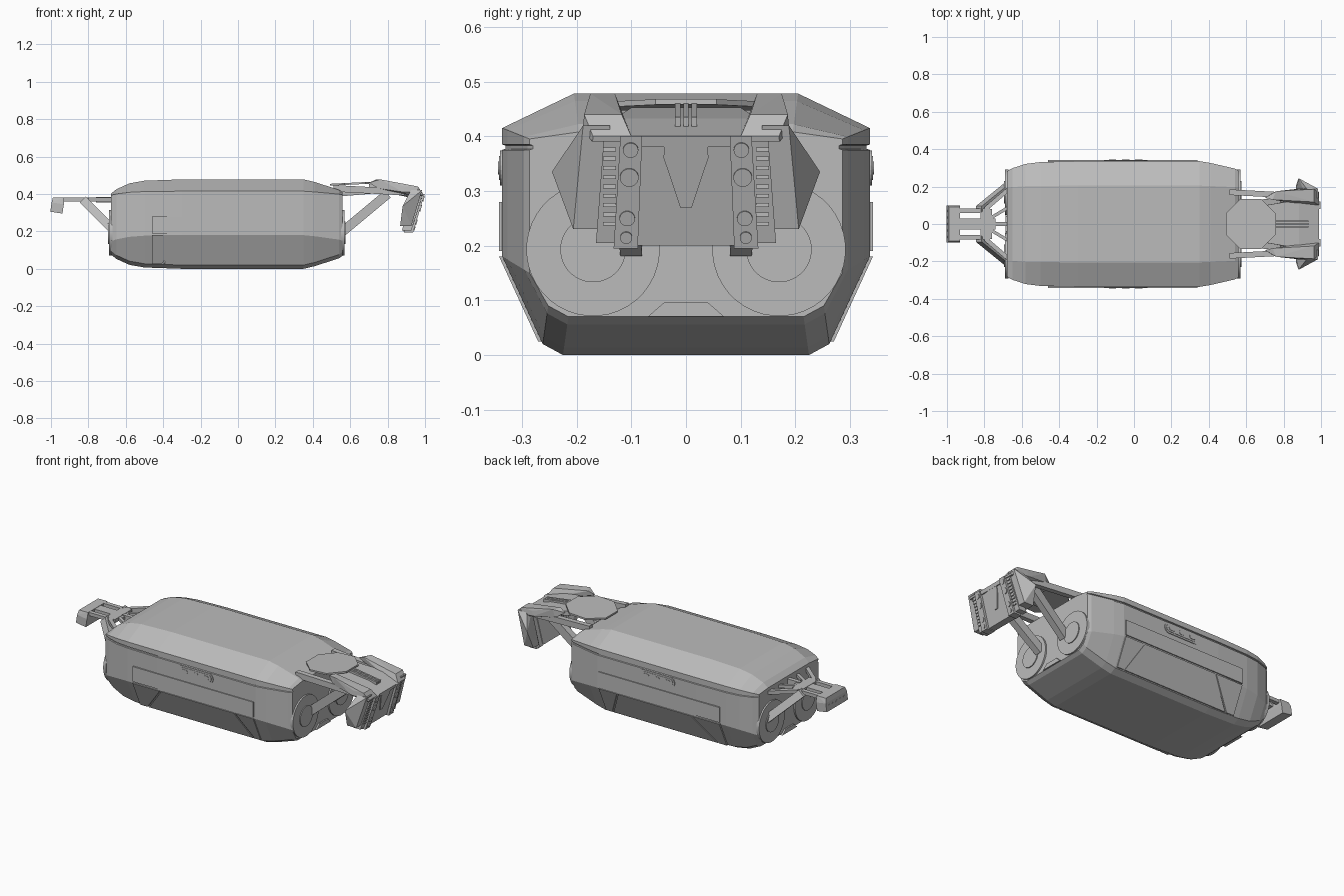
import bpy, bmesh, math
from mathutils import Vector, Matrix

cube = bpy.data.objects.get("Cube")
if cube:
    bpy.data.objects.remove(cube, do_unlink=True)

colour = (0.5, 0.5, 0.5, 1)
grey = bpy.data.materials.new("plain grey")
grey.use_nodes = True
grey.diffuse_color = colour
grey.node_tree.nodes["Principled BSDF"].inputs["Base Color"].default_value = colour

HEAD_END, TAIL_END = 0.56, -0.68
HALF_WIDTH, HEIGHT = 0.336, 0.478
SEAM = 0.38


def finish(name, bm, smooth=False):
    bmesh.ops.recalc_face_normals(bm, faces=bm.faces)
    mesh = bpy.data.meshes.new(name)
    bm.to_mesh(mesh)
    bm.free()
    mesh.materials.append(grey)
    part = bpy.data.objects.new(name, mesh)
    bpy.context.collection.objects.link(part)
    if smooth:
        bpy.ops.object.select_all(action='DESELECT')
        part.select_set(True)
        bpy.context.view_layer.objects.active = part
        bpy.ops.object.shade_smooth_by_angle(angle=math.radians(30))


def flip(points):
    return [(x, -y, z) for x, y, z in points]


def hull(name, points):
    """Faceted convex block around the points."""
    bm = bmesh.new()
    verts = [bm.verts.new(point) for point in points]
    result = bmesh.ops.convex_hull(bm, input=verts)
    inside = [g for g in result["geom_interior"] if isinstance(g, bmesh.types.BMVert)]
    bmesh.ops.delete(bm, geom=inside, context='VERTS')
    bmesh.ops.dissolve_limit(bm, angle_limit=math.radians(1), verts=bm.verts, edges=bm.edges)
    finish(name, bm)


def pair(name, points):
    """The same block on both sides."""
    hull(name + "_left", points)
    hull(name + "_right", flip(points))


def beam(start, end, width, thick):
    """Corner points of a straight beam, its width along y."""
    start, end = Vector(start), Vector(end)
    across = Vector((0, width / 2, 0))
    up = (end - start).cross(across).normalized() * thick / 2
    return [tuple(tip + a * across + b * up)
            for tip in (start, end) for a in (-1, 1) for b in (-1, 1)]


def disc(name, centre, radius, depth, axis, segments=40):
    bm = bmesh.new()
    bmesh.ops.create_cone(bm, cap_ends=True, segments=segments,
                          radius1=radius, radius2=radius, depth=depth)
    turn = Vector((0, 0, 1)).rotation_difference(Vector(axis)).to_matrix().to_4x4()
    spin = Matrix.Rotation(math.pi / segments, 4, 'Z')
    bmesh.ops.transform(bm, matrix=Matrix.Translation(centre) @ turn @ spin, verts=bm.verts)
    finish(name, bm, smooth=True)


def capsule(name, centre_x, centre_z, half_length, radius, proud):
    """Rounded bar lying on both side walls."""
    outline = []
    steps = 24
    for step in range(steps):
        angle = math.tau * (step + 0.5) / steps
        shift = math.copysign(half_length, math.cos(angle))
        outline.append((centre_x + shift + radius * math.cos(angle),
                        centre_z + radius * math.sin(angle)))
    pair(name, [(x, y, z) for x, z in outline
                for y in (HALF_WIDTH - 0.01, HALF_WIDTH + proud)])


# Cargo body: octagonal rings that shrink towards both ends, with a seam groove
def body_ring(bm, x, taper):
    side = HALF_WIDTH - 0.05 * taper
    floor = 0.07 * taper
    foot = 0.225 - 0.01 * taper
    half = [(foot, floor),
            (foot + 0.037, floor + 0.02),
            (side, 0.18 - 0.03 * taper)]
    for offset, depth in ((-1, 0), (-0.6, 1), (0.6, 1), (1, 0)):
        half.append((side - depth * 0.006, SEAM + offset * 0.005))
    half += [(side, 0.415 - 0.02 * taper),
             (0.205 - 0.01 * taper, HEIGHT - 0.07 * taper)]
    outline = half + [(-y, z) for y, z in reversed(half)]
    return [bm.verts.new((x, y, z)) for y, z in outline]


bm = bmesh.new()
tapers = ((TAIL_END, 1.1), (-0.65, 0.75), (-0.58, 0.3), (-0.5, 0.1), (-0.3, 0),
          (0.35, 0), (0.41, 0.2), (0.54, 0.8), (HEAD_END, 1))
rings = [body_ring(bm, x, taper) for x, taper in tapers]
for ring, following in zip(rings, rings[1:]):
    for i, vert in enumerate(ring):
        bm.faces.new((ring[i - 1], vert, following[i], following[i - 1]))
bm.faces.new(rings[0])
bm.faces.new(rings[-1])
finish("cargo_body", bm)

# Round hubs and a raised bumper notch at each end
for end, x, outward in (("head", HEAD_END, 1), ("tail", TAIL_END, -1)):
    for side in (-1, 1):
        centre = Vector((x, side * 0.17, 0.193))
        disc(f"{end}_wheel_{side}", centre, 0.122, 0.018, (1, 0, 0))
        centre.x += outward * 0.008
        disc(f"{end}_hub_{side}", centre, 0.06, 0.012, (1, 0, 0))
    notch = [(x + outward * reach, y, z) for reach in (-0.03, 0.008)
             for y, z in ((0.07, 0.07), (0.04, 0.096))]
    hull(f"{end}_bumper_notch", notch + flip(notch))


# Side panels: thin plates that follow the sloping lower wall
def side_plate(name, low, high, bottom, top):
    """low and high are the x ranges at the bottom and top edges."""
    corners = [(x, bottom) for x in low] + [(x, top) for x in high]
    pair(name, [(x, min(HALF_WIDTH, 0.253 + 0.46 * z) + proud, z)
                for x, z in corners for proud in (-0.003, 0.006)])


front, rear = -0.46, 0.34
bottom, fold, top = 0.025, 0.18, 0.28
side_plate("panel_top", (front, rear), (front, rear), fold + 0.01, top)
side_plate("panel_front_leg", (front, -0.41), (front, -0.28), bottom, fold)
side_plate("panel_rear_leg", (0.3, rear), (0.22, rear), bottom, fold)
side_plate("panel_inner", (-0.4, 0.29), (-0.27, 0.21), bottom, fold)

# Side grips with three small lamps
capsule("grip_frame", -0.045, 0.342, 0.085, 0.032, proud=0.004)
capsule("grip_core", -0.045, 0.342, 0.085, 0.022, proud=0.006)
for spot in (-1, 0, 1):
    capsule(f"grip_lamp_{spot}", -0.045 + spot * 0.07, 0.342, 0.008, 0.012, proud=0.008)

# Neck: octagonal plate, ribs, rails and struts
disc("neck_plate", (0.625, 0, 0.456), 0.145, 0.01, (-0.05, 0, 1), segments=8)
for rib in (-1, 0, 1):
    y = rib * 0.015
    hull(f"spine_rib_{rib}", beam((0.72, y, 0.45), (0.93, y, 0.42), 0.01, 0.03))
pair("neck_rail", beam((0.51, 0.17, 0.43), (0.89, 0.15, 0.41), 0.03, 0.035))
pair("neck_strut", beam((HEAD_END, 0.1, 0.2), (0.8, 0.12, 0.4), 0.04, 0.05))
hull("neck_hook", beam((0.55, 0, 0.4), (0.78, 0, 0.42), 0.022, 0.025))


# Head: slabs share one leaning front and spread slightly downwards
def lean(z):
    return 0.93 + 0.3 * (z - 0.2)


def slab(inner, outer, low, high, front, depth):
    return [(lean(z) + x, y * (1.2 - z / 2), z) for z in (low, high)
            for y in (inner, outer) for x in (front, front - depth)]


plate = slab(0, 0.08, 0.2, 0.39, -0.006, 0.04)
hull("face_plate", plate + flip(plate))
insert = slab(0, 0.04, 0.36, 0.38, -0.001, 0.02) + slab(0, 0.01, 0.27, 0.28, -0.001, 0.02)
hull("face_insert", insert + flip(insert))
pair("lamp_column", slab(0.08, 0.12, 0.195, 0.4, 0.008, 0.05))
pair("vent_block", slab(0.12, 0.15, 0.205, 0.4, -0.005, 0.05))
pair("cheek", slab(0.14, 0.19, 0.23, 0.42, -0.012, 0.06) + [(0.88, 0.245, 0.335)])
for fin in range(9):
    z = 0.24 + fin * 0.017
    x = lean(z)
    pair(f"vent_fin_{fin}", beam((x - 0.03, 0.14, z), (x, 0.14, z), 0.024, 0.007))
for z, radius in ((0.375, 0.014), (0.325, 0.017), (0.25, 0.014), (0.215, 0.011)):
    for side in (-1, 1):
        y = side * 0.1 * (1.2 - z / 2)
        disc(f"head_lamp_{z}_{side}", (lean(z) + 0.008, y, z), radius, 0.008, (1, 0, -0.3))

# Head: low hood between two raised brows
hood = beam((0.7, 0.05, 0.44), (0.88, 0.08, 0.42), 0.1, 0.025) + slab(0, 0.1, 0.38, 0.4, 0, 0.06)
hull("hood", hood + flip(hood))
brow_ridge = [(0.7, 0.14, 0.46), (0.74, 0.13, HEIGHT), (0.76, 0.175, HEIGHT), (0.75, 0.17, 0.43)]
pair("brow", brow_ridge + slab(0.1, 0.17, 0.39, 0.4, 0, 0.05)
     + slab(0.12, 0.19, 0.41, 0.44, -0.04, 0.07))

# Tail: slotted deck, end block with lamps, spreading arms
deck = 0.37
pair("tail_side_rail", beam((-0.96, 0.07, deck), (-0.77, 0.07, deck), 0.025, 0.02))
hull("tail_spine", beam((-0.96, 0, deck), (-0.74, 0, deck), 0.06, 0.018))
hull("tail_cross", beam((-0.82, 0, deck), (-0.76, 0, deck), 0.16, 0.022))
hull("tail_end_block", beam((-1, 0, 0.33), (-0.935, 0, 0.32), 0.2, 0.05)
     + beam((-0.99, 0, deck), (-0.93, 0, deck), 0.18, 0.022))
for spot in range(-2, 3):
    disc(f"tail_lamp_{spot}", (-0.998, spot * 0.035, 0.33), 0.011, 0.004, (1, 0, 0))
pair("tail_upper_arm", beam((-0.8, 0.075, deck), (-0.66, 0.195, deck), 0.03, 0.022))
pair("tail_inner_arm", beam((-0.77, 0.03, deck), (-0.67, 0.09, deck), 0.02, 0.018))
pair("tail_lower_strut", beam((-0.83, 0.08, deck), (-0.67, 0.21, 0.21), 0.03, 0.045))
hull("tail_hook", beam((-0.76, 0, deck), (-0.66, 0, deck), 0.024, 0.03))
